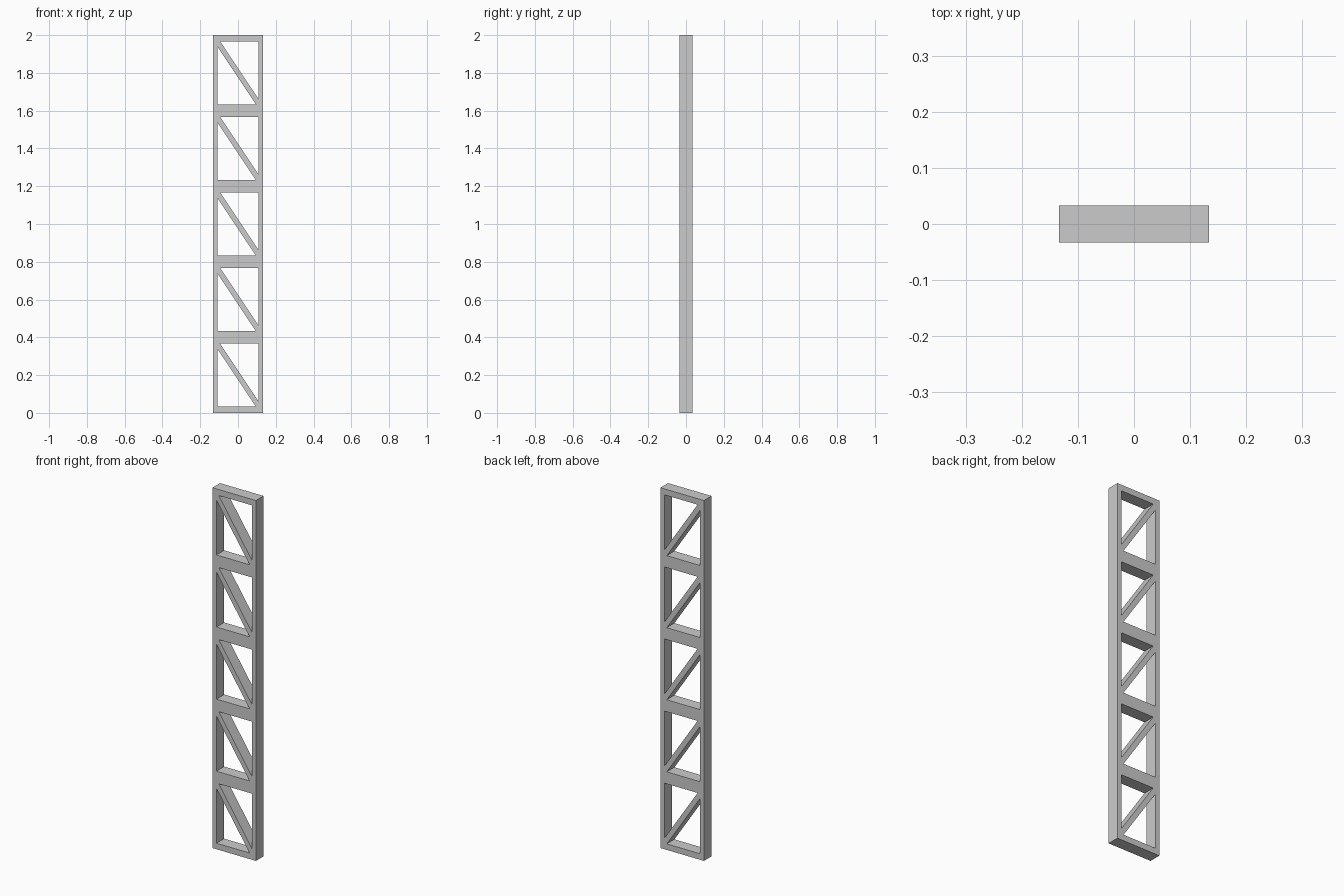
import bpy, bmesh

if "Cube" in bpy.data.objects:
    bpy.data.objects.remove(bpy.data.objects["Cube"])

W, H, D = 0.2667, 0.4, 0.0667      # one truss panel
RAIL, POST, BRACE = 0.0333, 0.025, 0.0333   # rail height, post width, brace width along x
PANELS = 5


def panel_mesh():
    hw, hh = W / 2, H / 2
    ix, iz = hw - POST, hh - RAIL
    slope = H / W
    # triangular opening above the diagonal; the lower one is its point mirror
    upper = [(-iz / slope + BRACE / 2, iz), (ix, iz), (ix, -slope * (ix - BRACE / 2))]
    lower = [(-x, -z) for x, z in upper]
    corners = [(-hw, -hh), (hw, -hh), (hw, hh), (-hw, hh)]

    bm = bmesh.new()
    make = lambda pts: [bm.verts.new((x, -D / 2, z + hh)) for x, z in pts]
    bl, br, tr, tl = make(corners)
    u0, u1, u2 = make(upper)
    l0, l1, l2 = make(lower)
    faces = [bm.faces.new(f) for f in (
        (tl, u0, u1, tr),            # top rail
        (tr, u1, u2, br),            # right post
        (bl, br, l0, l1),            # bottom rail
        (tl, bl, l1, l2),            # left post
        (tl, l2, l0, br, u2, u0),    # diagonal brace
    )]
    # give the profile its depth
    ext = bmesh.ops.extrude_face_region(bm, geom=faces, use_keep_orig=True)
    moved = [g for g in ext["geom"] if isinstance(g, bmesh.types.BMVert)]
    bmesh.ops.translate(bm, verts=moved, vec=(0, D, 0))
    bmesh.ops.recalc_face_normals(bm, faces=bm.faces)
    mesh = bpy.data.meshes.new("truss_panel")
    bm.to_mesh(mesh)
    bm.free()
    return mesh


# identical panels stacked into a tower
mesh = panel_mesh()
for i in range(PANELS):
    panel = bpy.data.objects.new(f"truss_panel_{i + 1}", mesh)
    panel.location.z = i * H
    bpy.context.collection.objects.link(panel)
